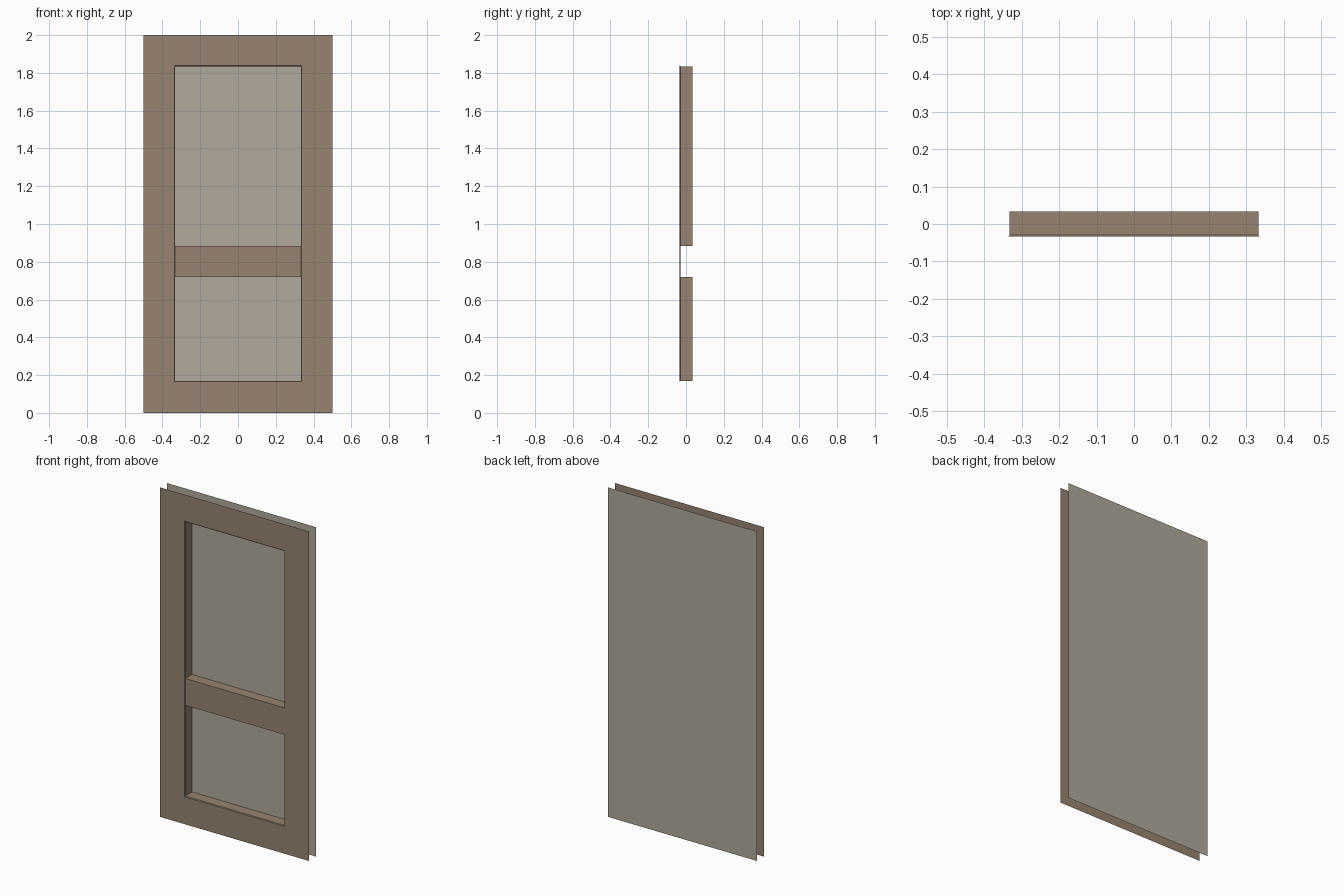
import bpy

cube = bpy.data.objects.get("Cube")
if cube:
    bpy.data.objects.remove(cube, do_unlink=True)

FRONT, LIP, BACK = -0.034, -0.03, 0.034


def material(name, colour):
    mat = bpy.data.materials.new(name)
    mat.use_nodes = True
    mat.diffuse_color = (*colour, 1)
    mat.node_tree.nodes["Principled BSDF"].inputs["Base Color"].default_value = (*colour, 1)
    return mat


wood = material("brown wood", (0.31, 0.23, 0.165))
backing = material("pale grey beige", (0.44, 0.405, 0.325))


def rect(half, low, high, y):
    """Rectangle facing the front, as four corners."""
    return [(-half, y, low), (half, y, low), (half, y, high), (-half, y, high)]


def build(name, rings, mat, fill=False):
    """Join successive rectangles with strips; fill closes the last one."""
    verts = [corner for ring in rings for corner in ring]
    faces = []
    for r in range(len(rings) - 1):
        a, b = 4 * r, 4 * r + 4
        for i in range(4):
            j = (i + 1) % 4
            faces.append((a + i, a + j, b + j, b + i))
    if fill:
        faces.append(tuple(range(len(verts) - 4, len(verts))))
    mesh = bpy.data.meshes.new(name)
    mesh.from_pydata(verts, [], faces)
    mesh.materials.append(mat)
    obj = bpy.data.objects.new(name, mesh)
    bpy.context.collection.objects.link(obj)
    return obj


# Flat front frame with a narrow bevelled lip around the opening
build("front_frame", [rect(0.5, 0, 2, FRONT),
                      rect(0.337, 0.166, 1.839, FRONT),
                      rect(0.333, 0.17, 1.835, LIP)], wood)

# Deep walls of the two openings
for name, low, high in (("lower_opening", 0.17, 0.72), ("upper_opening", 0.883, 1.835)):
    build(name, [rect(0.333, low, high, LIP), rect(0.333, low, high, BACK)], wood)

# Cross rail between the openings
build("cross_rail", [rect(0.333, 0.72, 0.883, LIP)], wood, fill=True)

# Full size sheet behind the openings, facing the back
build("back_panel", [rect(0.5, 0, 2, BACK)[::-1]], backing, fill=True)
